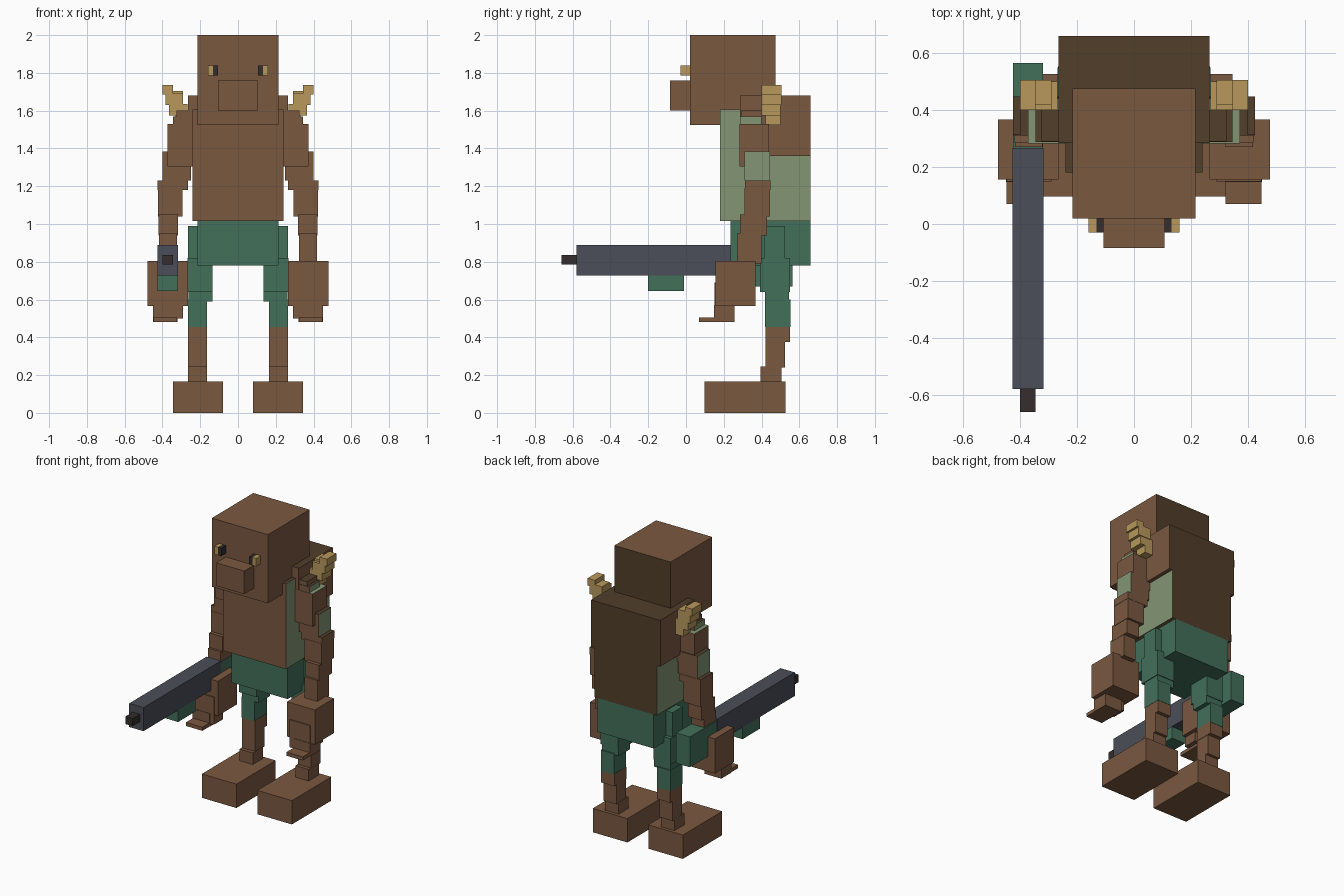
import bpy
import bmesh
from mathutils import Vector

old_cube = bpy.data.objects.get("Cube")
if old_cube:
    bpy.data.objects.remove(old_cube, do_unlink=True)


def to_linear(byte):
    c = byte / 255
    return c / 12.92 if c < 0.04 else ((c + 0.055) / 1.055) ** 2.4


def make_material(name, hex_colour):
    colour = [to_linear(b) for b in bytes.fromhex(hex_colour)] + [1]
    mat = bpy.data.materials.new(name)
    mat.use_nodes = True
    mat.diffuse_color = colour
    shader = mat.node_tree.nodes["Principled BSDF"]
    shader.inputs["Base Color"].default_value = colour
    shader.inputs["Roughness"].default_value = 0.9
    return mat


skin = make_material("brown skin", "7a5840")
fur = make_material("dark brown fur", "513e2a")
cloth = make_material("green cloth", "42705a")
vest = make_material("pale green vest", "849674")
gold = make_material("gold", "b8995c")
steel = make_material("blue grey steel", "4b4e58")
black = make_material("near black", "352d2d")


def box(name, x, y, z, mat, top=None, back=None, side=None):
    """Box from (low, high) ranges; optional materials by face direction."""
    mesh = bpy.data.meshes.new(name)
    bm = bmesh.new()
    bmesh.ops.create_cube(bm, size=1)
    low, high = map(Vector, zip(x, y, z))
    for v in bm.verts:
        v.co = [lo + (hi - lo) * (c + 0.5) for lo, hi, c in zip(low, high, v.co)]
    bm.normal_update()
    mats = [mat, top or mat, back or mat, side or mat]
    for face in bm.faces:
        n = face.normal
        if n.z > 0.5:
            face.material_index = 1
        elif n.y > 0.5:
            face.material_index = 2
        elif abs(n.x) > 0.5:
            face.material_index = 3
    bm.to_mesh(mesh)
    bm.free()
    for m in mats:
        mesh.materials.append(m)
    obj = bpy.data.objects.new(name, mesh)
    bpy.context.collection.objects.link(obj)
    return obj


def centred(name, half_width, y, z, mat, **faces):
    return box(name, (-half_width, half_width), y, z, mat, **faces)


def pair(name, x, y, z, mat, **faces):
    """The same box on the left (+x) and the right (-x)."""
    box("left_" + name, x, y, z, mat, **faces)
    box("right_" + name, (-x[1], -x[0]), y, z, mat, **faces)


# Head
centred("head", .215, (.02, .475), (1.525, 2), skin, back=fur)
centred("muzzle", .107, (-.085, .02), (1.6, 1.76), skin)
pair("pupil", (.107, .132), (-.03, .02), (1.785, 1.84), black)
pair("eye", (.132, .16), (-.03, .02), (1.785, 1.84), gold)

# Torso and shorts
centred("chest", .24, (.18, .45), (1.015, 1.605), skin, top=fur, side=vest)
centred("upper_back", .265, (.285, .66), (1.36, 1.68), skin, top=fur, back=fur)
centred("lower_back", .239, (.45, .66), (1.015, 1.36), skin, back=fur, side=vest)
centred("shorts", .215, (.235, .66), (.78, 1.015), cloth)

# Shoulder spikes
pair("spike_base", (.268, .365), (.4, .5), (1.575, 1.635), gold)
pair("spike_middle", (.29, .385), (.4, .505), (1.63, 1.69), gold)
pair("spike_tip", (.345, .4), (.4, .505), (1.685, 1.735), gold)
pair("spike_stub", (.29, .355), (.42, .505), (1.68, 1.705), gold)
pair("spike_root", (.268, .33), (.42, .5), (1.525, 1.58), gold)

# Arms, stepping outward and down
pair("shoulder_cap", (.2, .325), (.29, .4), (1.53, 1.6), skin, top=fur)
pair("shoulder_trim", (.2, .345), (.287, .4), (1.5, 1.57), skin, top=fur, side=vest)
pair("upper_arm", (.235, .372), (.283, .44), (1.305, 1.53), skin, top=vest)
pair("lower_sleeve", (.25, .4), (.31, .445), (1.23, 1.385), skin, top=fur, side=vest)
pair("elbow", (.265, .425), (.312, .447), (1.18, 1.23), skin, top=fur)
pair("upper_forearm", (.293, .423), (.31, .445), (1.04, 1.19), skin)
pair("forearm", (.318, .42), (.285, .43), (.94, 1.05), skin)
pair("lower_forearm", (.322, .418), (.27, .4), (.79, .95), skin)

# Hands
pair("hand", (.265, .478), (.157, .367), (.565, .805), skin)
pair("knuckles", (.29, .447), (.15, .25), (.5, .69), skin)
pair("fingers", (.32, .45), (.147, .257), (.48, .57), skin)
pair("fingertips", (.322, .447), (.07, .15), (.48, .505), skin)

# Legs
pair("hip", (.16, .265), (.415, .525), (.66, .99), cloth)
pair("thigh", (.135, .268), (.393, .55), (.64, .82), cloth)
pair("knee_cloth", (.135, .263), (.417, .545), (.59, .65), cloth)
pair("trouser_end", (.165, .266), (.418, .552), (.455, .6), cloth)
pair("shin", (.163, .264), (.42, .55), (.375, .46), skin)
pair("lower_shin", (.165, .264), (.42, .525), (.24, .38), skin)
pair("ankle", (.163, .265), (.395, .505), (.16, .245), skin)
pair("boot", (.08, .345), (.097, .527), (0, .165), skin)

# Long gun held in the right hand
gun_x = (-.427, -.318)
box("gun_barrel", gun_x, (-.58, .267), (.727, .89), steel)
box("gun_muzzle", (-.4, -.345), (-.66, -.58), (.785, .837), black)
box("gun_front_grip", (-.426, -.319), (-.2, -.01), (.645, .75), cloth)
box("gun_stock", (-.425, -.32), (.26, .565), (.67, .88), cloth)
